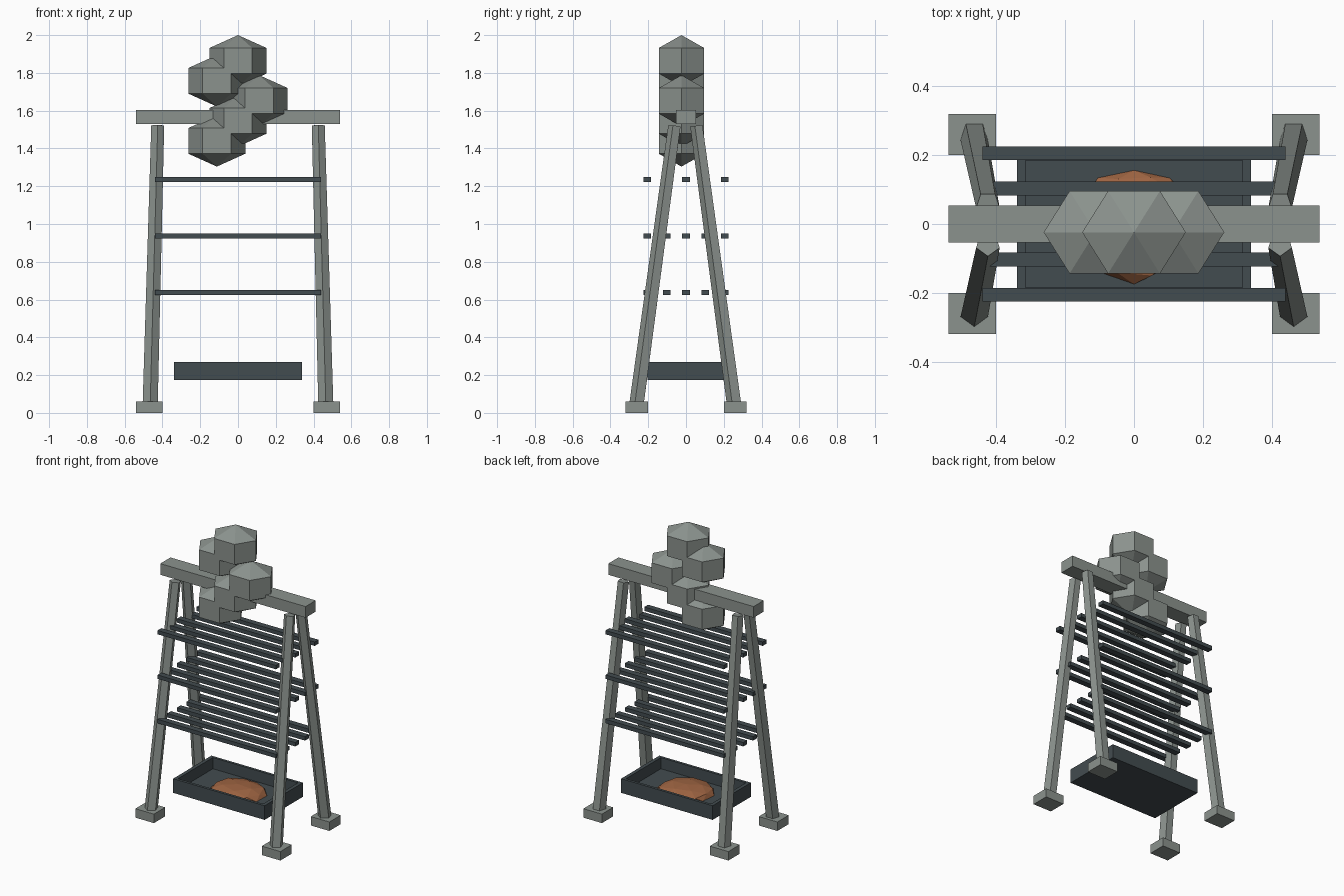
import bpy, bmesh, random
from math import pi
from mathutils import Matrix, Vector

cube = bpy.data.objects.get("Cube")
if cube:
    bpy.data.objects.remove(cube, do_unlink=True)


def material(name, rgb):
    m = bpy.data.materials.new(name)
    m.use_nodes = True
    m.diffuse_color = (*rgb, 1)
    m.node_tree.nodes["Principled BSDF"].inputs["Base Color"].default_value = (*rgb, 1)
    return m


STONE = material("stone grey", (0.26, 0.29, 0.27))
IRON = material("dark iron", (0.055, 0.072, 0.08))
EMBER = material("ember brown", (0.35, 0.13, 0.055))


def finish(name, bm, mat):
    bmesh.ops.recalc_face_normals(bm, faces=bm.faces)
    mesh = bpy.data.meshes.new(name)
    bm.to_mesh(mesh)
    bm.free()
    mesh.materials.append(mat)
    obj = bpy.data.objects.new(name, mesh)
    bpy.context.collection.objects.link(obj)
    return obj


def box(name, center, size, mat):
    bm = bmesh.new()
    bmesh.ops.create_cube(bm, size=1, matrix=Matrix.Translation(center) @ Matrix.Diagonal((*size, 1)))
    return finish(name, bm, mat)


def leg(name, start, end, r1, r2):
    # five-sided tapered post, one edge turned to the front
    start, end = Vector(start), Vector(end)
    axis = end - start
    turn = Vector((0, 0, 1)).rotation_difference(axis).to_matrix().to_4x4()
    bm = bmesh.new()
    bmesh.ops.create_cone(bm, cap_ends=True, segments=5, radius1=r1, radius2=r2, depth=axis.length)
    front = min(bm.verts, key=lambda v: v.co.y).co
    spin = -pi / 2 - Vector((1, 0)).angle_signed(front.xy) * -1
    mat = Matrix.Translation((start + end) / 2) @ turn @ Matrix.Rotation(spin, 4, "Z")
    bmesh.ops.transform(bm, matrix=mat, verts=bm.verts)
    return finish(name, bm, STONE)


# Splayed legs on square feet
for sx, side in ((1, "left"), (-1, "right")):
    for sy, end in ((-1, "front"), (1, "back")):
        box(f"foot_{end}_{side}", (sx * 0.47, sy * 0.26, 0.03), (0.138, 0.12, 0.06), STONE)
        leg(f"leg_{end}_{side}", (sx * 0.465, sy * 0.259, 0.04),
            (sx * 0.425, sy * 0.058, 1.52), 0.042, 0.036)

# Top beam
box("top_beam", (0, 0, 1.567), (1.08, 0.108, 0.075), STONE)

# Three racks of five bars
for level, z in enumerate((0.638, 0.936, 1.235)):
    for i in range(5):
        box(f"rack_{level + 1}_bar_{i + 1}", (0, (i - 2) * 0.103, z), (0.88, 0.04, 0.026), IRON)

# Open tray
box("tray_floor", (0, 0, 0.185), (0.68, 0.406, 0.02), IRON)
for s, side in ((1, "left"), (-1, "right")):
    box(f"tray_wall_{side}", (s * 0.328, 0, 0.2225), (0.024, 0.406, 0.095), IRON)
for s, side in ((1, "back"), (-1, "front")):
    box(f"tray_wall_{side}", (0, s * 0.194, 0.2225), (0.634, 0.018, 0.095), IRON)

# Ember mound
random.seed(4)
bm = bmesh.new()
bmesh.ops.create_icosphere(bm, subdivisions=2, radius=1)
for v in bm.verts:
    v.co *= random.uniform(0.92, 1.06)
    v.co = Vector((v.co.x * 0.18, v.co.y * 0.168, max(v.co.z * 0.055, 0) + 0.194))
finish("ember_mound", bm, EMBER)

# Stacked smoke puffs: squat six-sided spheres
for i, x in enumerate((-0.112, 0, 0.112, -0.112, 0)):
    bm = bmesh.new()
    z = 1.44 + i * 0.106
    place = Matrix.Translation((x, -0.024, z)) @ Matrix.Diagonal((0.174, 0.16, 0.136, 1))
    bmesh.ops.create_uvsphere(bm, u_segments=6, v_segments=3, radius=1)
    # put two corners on the side axis
    if not any(abs(v.co.y) < 0.01 and abs(v.co.x) > 0.5 for v in bm.verts):
        place = place @ Matrix.Rotation(pi / 6, 4, "Z")
    bmesh.ops.transform(bm, matrix=place, verts=bm.verts)
    finish(f"smoke_puff_{i + 1}", bm, STONE)
